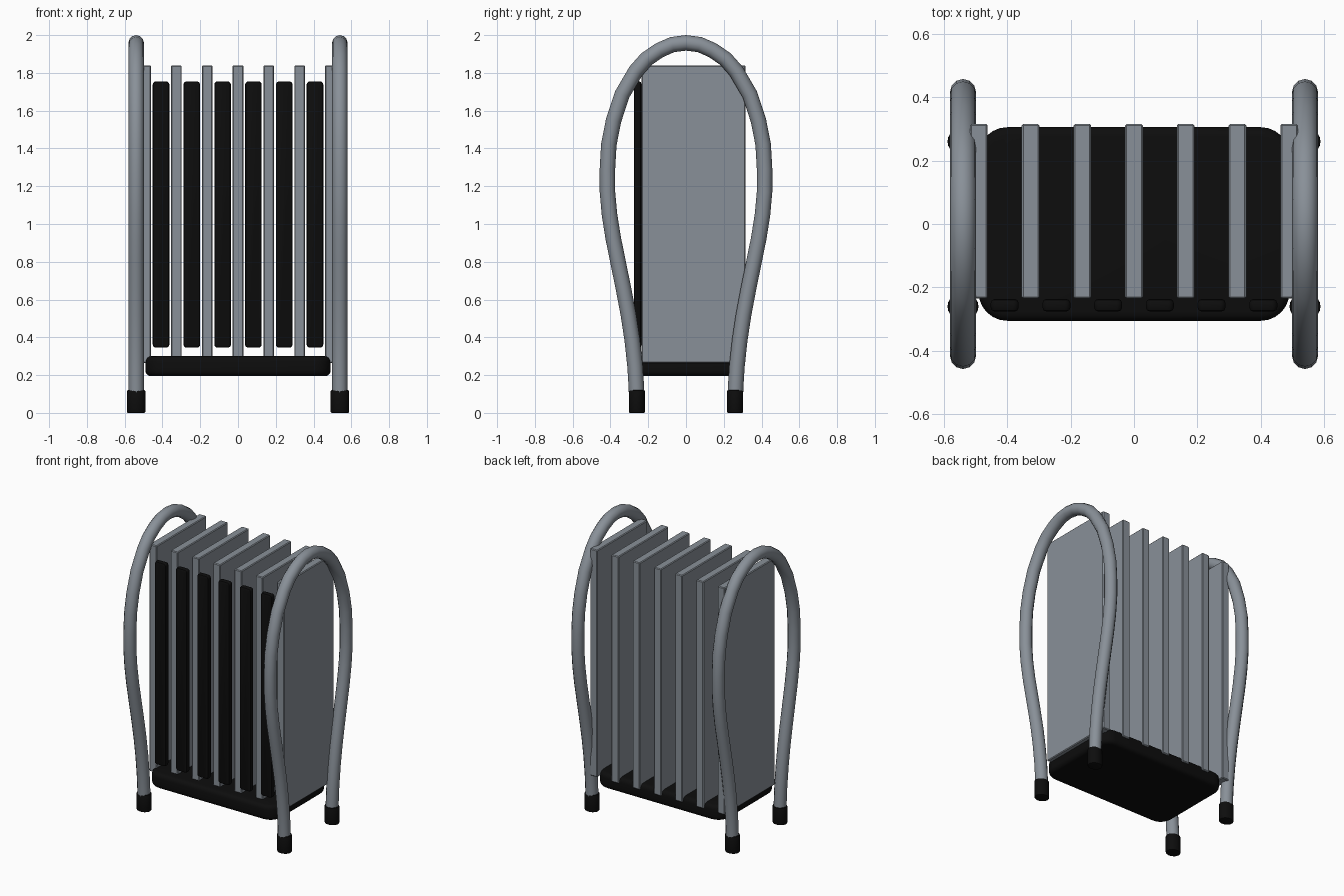
import bpy, bmesh

old = bpy.data.objects.get("Cube")
if old:
    bpy.data.objects.remove(old, do_unlink=True)


def material(name, rgb):
    m = bpy.data.materials.new(name)
    m.use_nodes = True
    color = (*rgb, 1)
    m.diffuse_color = color
    m.node_tree.nodes["Principled BSDF"].inputs["Base Color"].default_value = color
    return m


STEEL = material("steel grey", (0.25, 0.28, 0.315))
BLACK = material("matte black", (0.004, 0.004, 0.004))


def finish(bm, name, mat, angle=0.6):
    mesh = bpy.data.meshes.new(name)
    bm.to_mesh(mesh)
    bm.free()
    obj = bpy.data.objects.new(name, mesh)
    bpy.context.collection.objects.link(obj)
    mesh.materials.append(mat)
    smooth(obj, angle)
    return obj


def smooth(obj, angle):
    bpy.ops.object.select_all(action="DESELECT")
    obj.select_set(True)
    bpy.context.view_layer.objects.active = obj
    bpy.ops.object.shade_smooth_by_angle(angle=angle)


def box(name, low, high, mat, corner=0, edge=0, axis=2, segments=2):
    """Box with rounded corners along one axis, then softened rims."""
    bm = bmesh.new()
    bmesh.ops.create_cube(bm, size=1)
    for v in bm.verts:
        for i in range(3):
            v.co[i] = (low[i] + high[i]) / 2 + v.co[i] * (high[i] - low[i])

    def along(e):
        d = (e.verts[0].co - e.verts[1].co).normalized()
        return abs(d[axis]) > 0.9

    if corner:
        bmesh.ops.bevel(bm, geom=[e for e in bm.edges if along(e)], offset=corner,
                        segments=6, profile=0.5, affect="EDGES")
    if edge:
        rims = [e for e in bm.edges
                if not corner or any(abs(f.normal[axis]) > 0.9 for f in e.link_faces)]
        bmesh.ops.bevel(bm, geom=rims, offset=edge, segments=segments,
                        profile=0.5, affect="EDGES")
    return finish(bm, name, mat)


# Base tray
box("base_tray", (-0.49, -0.305, 0.195), (0.49, 0.305, 0.30), BLACK,
    corner=0.09, edge=0.028, segments=4)

# Upright divider panels
PITCH = 0.163
for i in range(7):
    x = (i - 3) * PITCH
    box(f"divider_panel_{i + 1}", (x - 0.028, -0.235, 0.265),
        (x + 0.028, 0.315, 1.84), STEEL, edge=0.005, segments=1)

# Front strips between the panels
for i in range(6):
    x = (i - 2.5) * PITCH
    box(f"front_strip_{i + 1}", (x - 0.044, -0.276, 0.345),
        (x + 0.044, -0.236, 1.755), BLACK, corner=0.018, edge=0.013, axis=1)

# Side hoops: half outline (y, z) from foot to crown
HALF = [(0.26, 0.06), (0.27, 0.25), (0.305, 0.52), (0.36, 0.8), (0.405, 1.05),
        (0.416, 1.29), (0.383, 1.55), (0.265, 1.81), (0.14, 1.92)]
path = [(-y, z) for y, z in HALF] + [(0, 1.959)] + HALF[::-1]
SIDE_X = 0.539

for side, sx in (("left", 1), ("right", -1)):
    curve = bpy.data.curves.new(f"{side}_hoop", "CURVE")
    curve.dimensions = "3D"
    curve.bevel_depth = 0.041
    curve.bevel_resolution = 4
    curve.resolution_u = 2
    curve.use_fill_caps = True
    spline = curve.splines.new("BEZIER")
    spline.bezier_points.add(len(path) - 1)
    for p, (y, z) in zip(spline.bezier_points, path):
        p.co = (sx * SIDE_X, y, z)
        p.handle_left_type = p.handle_right_type = "AUTO"
    curve.materials.append(STEEL)
    hoop = bpy.data.objects.new(f"{side}_hoop", curve)
    bpy.context.collection.objects.link(hoop)
    bpy.ops.object.select_all(action="DESELECT")
    hoop.select_set(True)
    bpy.context.view_layer.objects.active = hoop
    bpy.ops.object.convert(target="MESH")
    smooth(bpy.context.object, 0.8)

    # Rubber feet
    for end, sy in (("front", -1), ("back", 1)):
        bm = bmesh.new()
        bmesh.ops.create_cone(bm, cap_ends=True, segments=20, radius1=1, radius2=1, depth=1)
        for v in bm.verts:
            v.co = (sx * SIDE_X + v.co.x * 0.049, sy * 0.26 + v.co.y * 0.043,
                    0.06 + v.co.z * 0.12)
        rims = [e for e in bm.edges if any(len(f.verts) > 4 for f in e.link_faces)]
        bmesh.ops.bevel(bm, geom=rims, offset=0.006, segments=2, profile=0.5, affect="EDGES")
        finish(bm, f"{side}_{end}_foot", BLACK)
